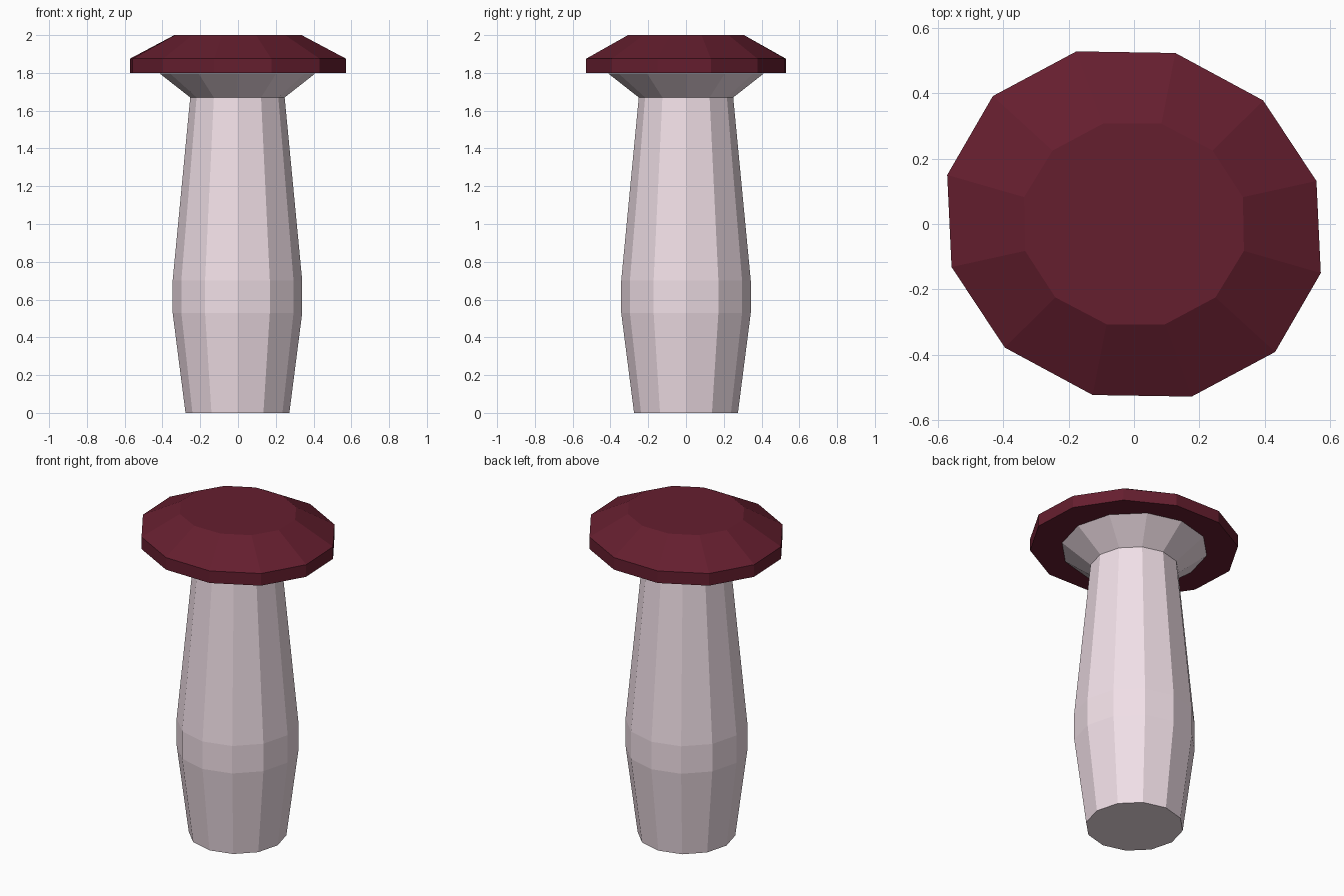
import bpy, bmesh
from math import sin, cos, radians

if "Cube" in bpy.data.objects:
    bpy.data.objects.remove(bpy.data.objects["Cube"])

SIDES = 12


def material(name, color):
    m = bpy.data.materials.new(name)
    m.diffuse_color = color
    m.use_nodes = True
    m.node_tree.nodes["Principled BSDF"].inputs["Base Color"].default_value = m.diffuse_color
    return m


def lofted(name, rings, mat):
    """Stack 12-sided rings (z, x radius, y radius, start angle, skew, x shift), capped at both ends."""
    bm = bmesh.new()
    loops = []
    for z, a, b, start, skew, shift in rings:
        angles = [radians(start + 360 / SIDES * i) for i in range(SIDES)]
        loops.append([bm.verts.new((a * cos(t) + skew * sin(t) + shift, b * sin(t), z))
                      for t in angles])
    for low, high in zip(loops, loops[1:]):
        for i in range(SIDES):
            j = (i + 1) % SIDES
            bm.faces.new((low[i], low[j], high[j], high[i]))
    bm.faces.new(loops[0][::-1])
    bm.faces.new(loops[-1])
    mesh = bpy.data.meshes.new(name)
    bm.to_mesh(mesh)
    bm.free()
    mesh.materials.append(mat)
    ob = bpy.data.objects.new(name, mesh)
    bpy.context.collection.objects.link(ob)
    return ob


# Stem: bulging stalk that flares out under the cap
stem_profile = [(0, 0.275), (0.53, 0.343), (0.70, 0.343), (1.67, 0.25), (1.797, 0.412)]
lofted("stem", [(z, r, r, 0, 0, -0.003) for z, r in stem_profile],
       material("pale_pink", (0.88, 0.74, 0.80, 1)))

# Cap: slightly skewed disc with a bevelled, flat top
lofted("cap", [(1.80, 0.585, 0.545, 14, -0.036, 0),
               (1.875, 0.585, 0.545, 14, -0.036, 0),
               (2.00, 0.347, 0.318, 15, -0.006, 0)],
       material("dark_red", (0.13, 0.013, 0.028, 1)))
